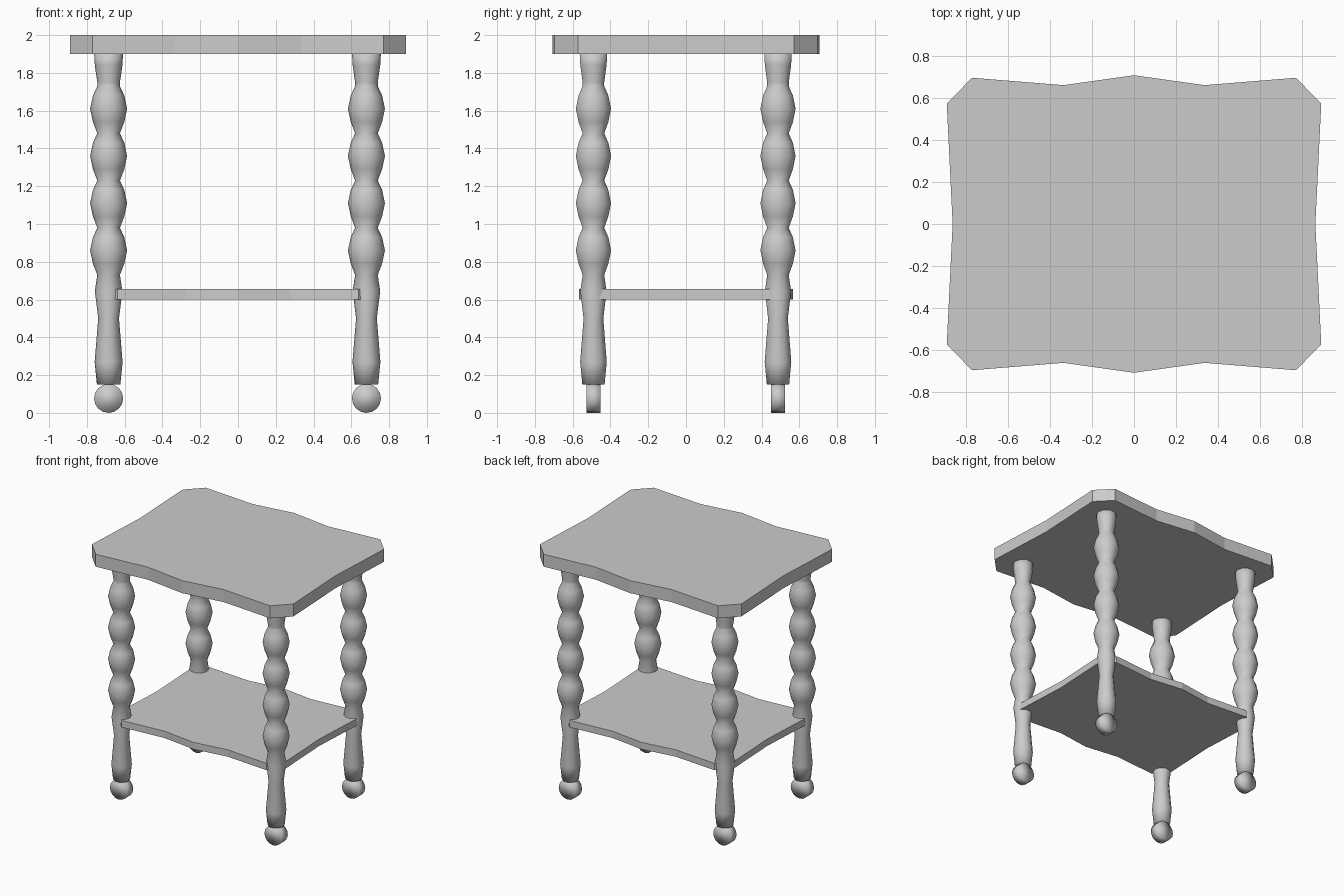
import bpy, bmesh, math
from mathutils import Matrix

cube = bpy.data.objects.get("Cube")
if cube:
    bpy.data.objects.remove(cube, do_unlink=True)

grey = bpy.data.materials.new("plain grey")
grey.use_nodes = True
COLOUR = (0.6, 0.6, 0.6, 1)
grey.diffuse_color = COLOUR
grey.node_tree.nodes["Principled BSDF"].inputs["Base Color"].default_value = COLOUR


def finish(bm, name, location=(0, 0, 0), smooth=False):
    bmesh.ops.recalc_face_normals(bm, faces=bm.faces)
    mesh = bpy.data.meshes.new(name)
    for face in bm.faces:
        face.smooth = smooth
    bm.to_mesh(mesh)
    bm.free()
    mesh.materials.append(grey)
    obj = bpy.data.objects.new(name, mesh)
    obj.location = location
    bpy.context.collection.objects.link(obj)
    return obj


# Scalloped board outline: one quarter, mirrored to all four
QUARTER = [(0.862, 0), (0.89, 0.572), (0.77, 0.695), (0.335, 0.66), (0, 0.707)]


def board(name, scale_x, scale_y, bottom, top):
    half = QUARTER + [(-x, y) for x, y in QUARTER[-2::-1]]
    outline = half + [(x, -y) for x, y in half[-2:0:-1]]
    bm = bmesh.new()
    base = bm.faces.new([bm.verts.new((x * scale_x, y * scale_y, bottom)) for x, y in outline])
    side = bmesh.ops.extrude_face_region(bm, geom=[base], use_keep_orig=True)
    moved = [v for v in side["geom"] if isinstance(v, bmesh.types.BMVert)]
    bmesh.ops.translate(bm, verts=moved, vec=(0, 0, top - bottom))
    finish(bm, name)


board("table_top", 1, 1, 1.9, 2.0)
board("lower_shelf", 0.83, 0.8, 0.6, 0.655)

# Turned leg profile (radius, height): tapered foot, four beads, flared head
profile = [(0.062, 0.15), (0.074, 0.27), (0.055, 0.5), (0.073, 0.645), (0.06, 0.73)]
for i in range(4):
    z = 0.86 + 0.25 * i
    profile += [(0.083, z - 0.07), (0.098, z), (0.083, z + 0.07), (0.06, z + 0.12)]
profile += [(0.06, 1.75), (0.073, 1.84), (0.077, 1.91)]
SIDES = 10


def leg(name, x, y):
    bm = bmesh.new()
    rings = []
    for r, z in profile:
        angles = [math.tau * k / SIDES for k in range(SIDES)]
        rings.append([bm.verts.new((r * math.cos(a), r * math.sin(a), z)) for a in angles])
    for low, high in zip(rings, rings[1:]):
        for k in range(SIDES):
            n = (k + 1) % SIDES
            bm.faces.new((low[k], low[n], high[n], high[k]))
    bm.faces.new(rings[0])
    bm.faces.new(rings[-1])
    finish(bm, name, (x, y, 0), smooth=True)


# Small wheel under each leg, its axle running front to back
def wheel(name, x, y):
    bm = bmesh.new()
    bmesh.ops.create_cone(bm, cap_ends=True, segments=16, radius1=0.077, radius2=0.077,
                          depth=0.075, matrix=Matrix.Rotation(math.pi / 2, 4, "X"))
    finish(bm, name, (x, y, 0.077), smooth=True)


for end, y in (("front", -0.49), ("back", 0.487)):
    for hand, x in (("right", -0.685), ("left", 0.68)):
        leg(f"{end}_{hand}_leg", x, y)
        wheel(f"{end}_{hand}_wheel", x, y)
